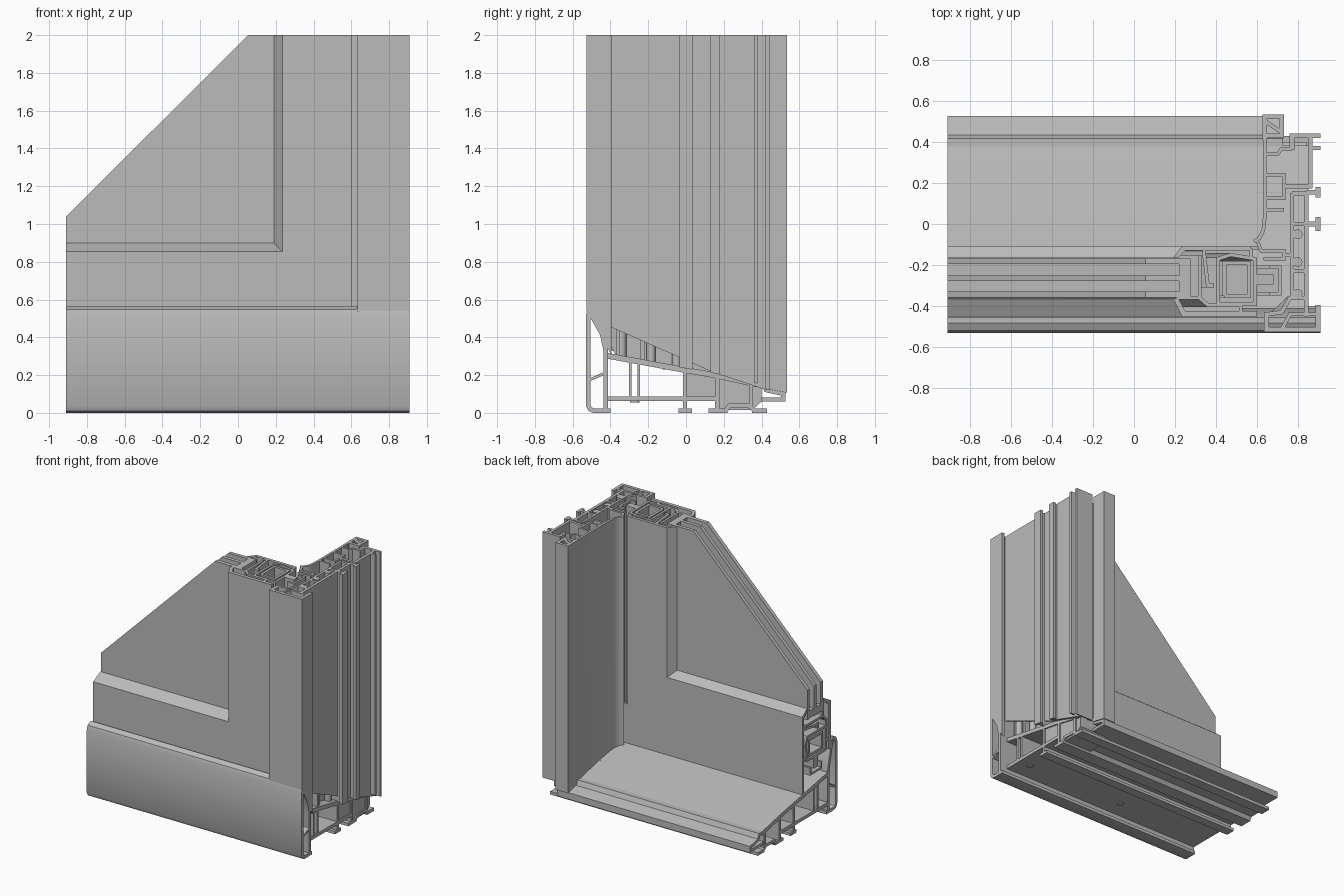
import bpy, math
from mathutils import Vector

cube = bpy.data.objects.get("Cube")
if cube:
    bpy.data.objects.remove(cube, do_unlink=True)

grey = bpy.data.materials.new("plain grey")
grey.use_nodes = True
grey.diffuse_color = (0.5, 0.5, 0.5, 1)
grey.node_tree.nodes["Principled BSDF"].inputs["Base Color"].default_value = (0.5, 0.5, 0.5, 1)


def wall(pts, t=0.02):
    """Closed outline of a thin wall that follows an open centre line."""
    p = [Vector(q) for q in pts]
    left, right = [], []
    for i, q in enumerate(p):
        a = (q - p[i - 1]).normalized() if i else (p[1] - q).normalized()
        b = (p[i + 1] - q).normalized() if i < len(p) - 1 else a
        na, nb = Vector((-a.y, a.x)), Vector((-b.y, b.x))
        m = (na + nb).normalized()
        off = m * (t / 2 / max(0.4, m.dot(na)))
        left.append(q + off)
        right.append(q - off)
    return left + right[::-1]


def box(u0, u1, v0, v1):
    return [(u0, v0), (u1, v0), (u1, v1), (u0, v1)]


def disc(u, v, r, n=16):
    return [(u + r * math.cos(2 * math.pi * i / n), v + r * math.sin(2 * math.pi * i / n)) for i in range(n)]


def sweep(name, outlines, rings):
    """Carry each closed outline through a list of ring functions (u, v) -> xyz."""
    verts, faces = [], []
    for o in outlines:
        area = sum(o[i - 1][0] * o[i][1] - o[i][0] * o[i - 1][1] for i in range(len(o)))
        if area < 0:
            o = o[::-1]
        s, n = len(verts), len(o)
        for ring in rings:
            verts += [ring(u, v) for u, v in o]
        for k in range(len(rings) - 1):
            a, b = s + k * n, s + (k + 1) * n
            faces += [(a + i, a + (i + 1) % n, b + (i + 1) % n, b + i) for i in range(n)]
        faces.append(tuple(range(s + n - 1, s - 1, -1)))
        last = s + (len(rings) - 1) * n
        faces.append(tuple(range(last, last + n)))
    me = bpy.data.meshes.new(name)
    me.from_pydata(verts, [], faces)
    me.materials.append(grey)
    ob = bpy.data.objects.new(name, me)
    bpy.context.collection.objects.link(ob)
    bpy.ops.object.select_all(action='DESELECT')
    ob.select_set(True)
    bpy.context.view_layer.objects.active = ob
    bpy.ops.object.shade_smooth_by_angle(angle=math.radians(35))
    return ob


def along_x(name, outlines, x0, x1):
    return sweep(name, outlines, [lambda y, z: (x0, y, z), lambda y, z: (x1, y, z)])


def sill_height(y):
    """Height on which the jamb stands, following the sill's top."""
    pts = [(-0.6, 0.54), (-0.465, 0.54), (-0.41, 0.31), (0.0, 0.235), (0.15, 0.21), (0.4, 0.15), (0.43, 0.12), (0.6, 0.1)]
    for (a, za), (b, zb) in zip(pts, pts[1:]):
        if y <= b:
            return za + (zb - za) * (y - a) / (b - a)
    return 0.1


def along_z(name, outlines):
    return sweep(name, outlines, [lambda x, y: (x, y, sill_height(y)), lambda x, y: (x, y, 2)])


def around_corner(name, outlines):
    """Upright stile, mitre, then bottom rail to the cut end."""
    return sweep(name, outlines, [lambda x, y: (-0.91, y, 1.09 - x), lambda x, y: (x, y, 1.09 - x),
                                  lambda x, y: (x, y, 2)])


# Sill: tall front board with rounded foot and hooked top
front_board = wall([(-0.40, 0.012), (-0.49, 0.012), (-0.508, 0.02), (-0.518, 0.04), (-0.518, 0.515),
                    (-0.51, 0.54), (-0.485, 0.552), (-0.468, 0.53), (-0.425, 0.33), (-0.425, 0.012)], 0.024)
brace = wall([(-0.51, 0.175), (-0.43, 0.21)], 0.015)
along_x("sill_front_board", [front_board, brace], -0.91, 0.908)

# Sill: sloped deck, webs and feet
along_x("sill_deck", [
    wall([(-0.43, 0.305), (0.0, 0.226), (0.15, 0.2), (0.38, 0.15)], 0.03),
    wall([(-0.43, 0.075), (0.0, 0.075)], 0.025),
    wall([(-0.295, 0.075), (-0.295, 0.27)], 0.015), wall([(-0.25, 0.075), (-0.25, 0.26)], 0.015),
    wall([(-0.005, 0.01), (-0.005, 0.225)], 0.022),
    box(-0.04, 0.033, 0.0, 0.022),
    wall([(0.0, 0.075), (0.165, 0.075)], 0.025),
    wall([(0.165, 0.01), (0.165, 0.195)], 0.024),
    box(0.12, 0.22, 0.0, 0.022),
    wall([(0.21, 0.01), (0.23, 0.04), (0.33, 0.04), (0.36, 0.015)], 0.022),
    wall([(0.345, 0.03), (0.345, 0.16)], 0.022),
    box(0.35, 0.43, 0.0, 0.024),
], -0.91, 0.85)
along_x("sill_back_lip", [
    wall([(0.36, 0.155), (0.41, 0.155), (0.425, 0.12), (0.515, 0.1), (0.515, 0.07), (0.36, 0.07)], 0.022),
], -0.91, 0.725)
along_x("sill_end_block", [[(0.155, 0.015), (0.35, 0.015), (0.40, 0.06), (0.40, 0.145), (0.155, 0.2)],
                           box(0.0, 0.155, 0.065, 0.215)], 0.60, 0.84)
along_x("sill_upstand", [box(-0.125, -0.108, 0.23, 0.56)], -0.91, 0.61)

# Screw heads under the sill
for x in (0.75, -0.1):
    sweep("sill_screw", [disc(x, -0.272, 0.025)], [lambda x, y: (x, y, 0.056), lambda x, y: (x, y, 0.08)])

# Jamb: front board and outer shell
along_z("jamb_front_board", [
    wall([(0.645, -0.43), (0.645, -0.515), (0.897, -0.515), (0.897, -0.395)], 0.024),
    wall([(0.645, -0.44), (0.72, -0.43), (0.76, -0.36), (0.83, -0.36)], 0.02),
    wall([(0.72, -0.515), (0.76, -0.44), (0.9, -0.44)], 0.018),
])
along_z("jamb_outer_shell", [
    wall([(0.84, -0.45), (0.84, 0.16)], 0.022),
    wall([(0.77, -0.37), (0.77, 0.15)], 0.018),
    wall([(0.77, 0.15), (0.85, 0.15)], 0.02),
    wall([(0.77, 0.0), (0.84, 0.0)], 0.02),
    wall([(0.77, -0.23), (0.84, -0.23)], 0.02),
    wall([(0.84, 0.155), (0.90, 0.155)], 0.022), box(0.885, 0.908, 0.13, 0.18),
    wall([(0.84, 0.0), (0.90, 0.0)], 0.022), box(0.885, 0.908, -0.035, 0.035),
    wall([(0.73, 0.185), (0.86, 0.185), (0.86, 0.43)], 0.022),
    wall([(0.77, 0.36), (0.77, 0.43), (0.908, 0.43)], 0.022),
    wall([(0.908, 0.37), (0.86, 0.37)], 0.018),
    wall([(0.72, 0.365), (0.77, 0.365)], 0.018),
])
along_z("jamb_screw_ports", [disc(0.797, y, 0.024) for y in (-0.05, -0.185, -0.34)])

# Jamb: inner liner with back post and cove
along_z("jamb_liner", [
    wall([(0.585, -0.085), (0.61, -0.07), (0.63, -0.03), (0.637, 0.03), (0.637, 0.42)], 0.018),
    wall([(0.637, 0.24), (0.73, 0.24), (0.73, 0.125), (0.637, 0.125)], 0.016),
    wall([(0.637, 0.07), (0.73, 0.07)], 0.016),
    wall([(0.637, 0.34), (0.70, 0.34), (0.72, 0.37)], 0.016),
    wall([(0.637, 0.41), (0.637, 0.523), (0.72, 0.523), (0.72, 0.43), (0.637, 0.43)], 0.022),
    wall([(0.64, 0.5), (0.715, 0.45)], 0.02),
    wall([(0.60, -0.08), (0.62, -0.13), (0.73, -0.13), (0.73, -0.17), (0.63, -0.17)], 0.016),
    wall([(0.73, -0.15), (0.77, -0.15)], 0.016),
])

# Sash: hollow stile and rail mitred at the corner
around_corner("sash_frame", [
    [(0.19, -0.365), (0.235, -0.452), (0.60, -0.452), (0.60, -0.425), (0.25, -0.425), (0.215, -0.36)],
    [(0.19, -0.165), (0.215, -0.165), (0.25, -0.13), (0.57, -0.13), (0.57, -0.107), (0.235, -0.107)],
    wall([(0.21, -0.36), (0.32, -0.36), (0.32, -0.15)], 0.018),
    wall([(0.34, -0.13), (0.36, -0.30), (0.39, -0.30)], 0.018),
    wall([(0.32, -0.36), (0.36, -0.395), (0.52, -0.395), (0.52, -0.44)], 0.018),
    wall([(0.41, -0.39), (0.41, -0.17), (0.47, -0.15), (0.59, -0.17), (0.59, -0.39), (0.41, -0.39)], 0.018),
    wall([(0.57, -0.12), (0.57, -0.17)], 0.016),
])
around_corner("sash_core", [
    wall([(0.44, -0.35), (0.44, -0.19), (0.56, -0.19), (0.56, -0.35), (0.44, -0.35)], 0.02),
    wall([(0.59, -0.27), (0.68, -0.27)], 0.05),
    wall([(0.66, -0.34), (0.71, -0.34), (0.71, -0.21), (0.66, -0.21)], 0.016),
])

# Triple glazing with the diagonal cut, and spacers between the panes
pane = [(-0.91, 0.81), (0.275, 0.81), (0.275, 2.0), (0.055, 2.0), (-0.91, 1.04)]
for name, y0, y1 in (("back_pane", -0.195, -0.168), ("middle_pane", -0.277, -0.25), ("front_pane", -0.358, -0.328)):
    sweep(name, [pane], [lambda x, z, y=y1: (x, y, z), lambda x, z, y=y0: (x, y, z)])
around_corner("glass_spacers", [box(0.22, 0.275, -0.25, -0.195), box(0.22, 0.275, -0.328, -0.277)])
